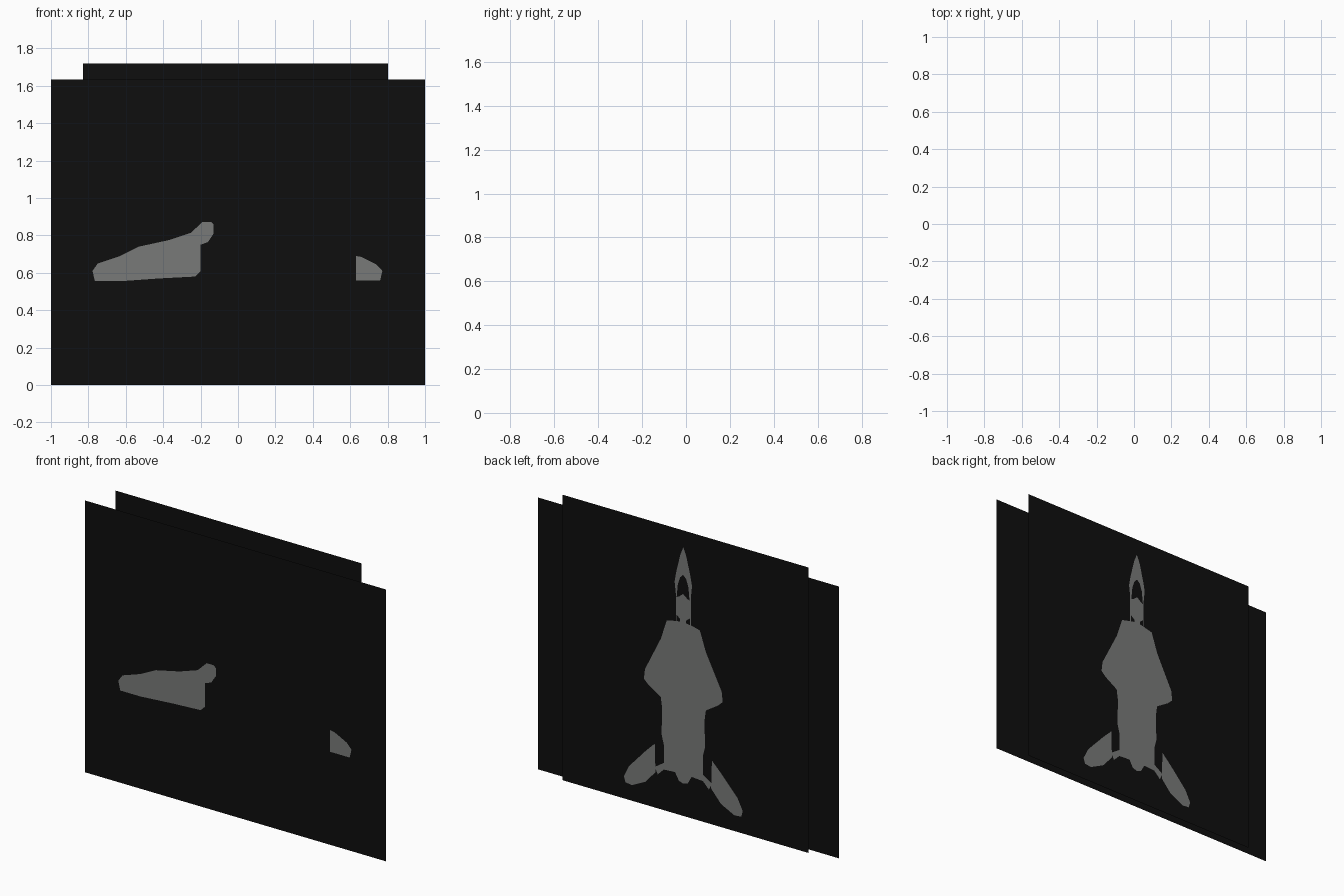
import bpy, bmesh

if "Cube" in bpy.data.objects:
    bpy.data.objects.remove(bpy.data.objects["Cube"])


def material(name, rgb):
    m = bpy.data.materials.new(name)
    m.diffuse_color = (*rgb, 1)
    m.use_nodes = True
    m.node_tree.nodes["Principled BSDF"].inputs["Base Color"].default_value = m.diffuse_color
    return m


BLACK = material("backdrop black", (0.0045, 0.0045, 0.0045))
GREY = material("silhouette grey", (0.19, 0.195, 0.19))
SHEET = 0.0235   # half the gap between the two sheets
LIFT = 0.002     # plates sit just off their sheet


def flat(name, outlines, y, mat):
    """Zero-thickness upright shapes at depth y, facing away from the middle."""
    bm = bmesh.new()
    for pts in outlines:
        f = bm.faces.new([bm.verts.new((x, y, z)) for x, z in pts])
        f.normal_update()
        if f.normal.y * y < 0:
            f.normal_flip()
    me = bpy.data.meshes.new(name)
    bm.to_mesh(me)
    bm.free()
    me.materials.append(mat)
    ob = bpy.data.objects.new(name, me)
    bpy.context.collection.objects.link(ob)
    return ob


def rect(x0, x1, z0, z1):
    return [(x0, z0), (x1, z0), (x1, z1), (x0, z1)]


def mirror(pts):
    return [(-x, z) for x, z in pts]


def whole(half):
    """Close a half outline whose ends lie on the centre line."""
    return half + mirror(half[1:-1])[::-1]


# Two upright sheets
flat("front_sheet", [rect(-1, 1, 0, 1.633)], -SHEET, BLACK)
flat("back_sheet", [rect(-0.83, 0.803, 0.005, 1.72)], SHEET, BLACK)

# Front sheet: long wing on the left, wing tip on the right
wing = [(-.778, .61), (-.765, .555), (-.63, .555), (-.42, .57), (-.23, .58),
        (-.20, .61), (-.20, .75), (-.16, .765), (-.13, .81), (-.13, .86),
        (-.145, .873), (-.19, .873), (-.25, .815), (-.37, .775), (-.53, .74),
        (-.63, .69), (-.75, .65)]
tip = [(.63, .56), (.76, .56), (.772, .61), (.74, .645), (.66, .685), (.63, .69)]
flat("front_wing", [wing], -SHEET - LIFT, GREY)
flat("front_wing_tip", [tip], -SHEET - LIFT, GREY)

# Back sheet: aircraft seen from above, nose up
body = [(0, 1.62), (.02, 1.57), (.047, 1.46), (.058, 1.40), (.05, 1.33),
        (.05, 1.165), (.11, 1.15), (.15, 1.03), (.255, .82), (.262, .76),
        (.23, .73), (.15, .68), (.14, .61), (.145, .46), (.13, .40),
        (.13, .29), (.19, .25), (.17, .21), (.13, .25), (.055, .255),
        (.03, .21), (0, .20)]
flat("aircraft_body", [whole(body)], SHEET + LIFT, GREY)

tail = [(.19, .39), (.25, .33), (.36, .21), (.395, .14), (.385, .105),
        (.34, .10), (.25, .145), (.185, .22)]
flat("tail_fins", [tail, mirror(tail)], SHEET + LIFT, GREY)

# Cockpit window and the dark notches behind it
window = [(0, 1.455), (.02, 1.435), (.035, 1.39), (.043, 1.31), (.025, 1.32),
          (0, 1.34)]
notch = [(.045, 1.165), (.045, 1.205), (.02, 1.185), (.02, 1.17)]
flat("cockpit_window", [whole(window)], SHEET + 2 * LIFT, BLACK)
flat("cockpit_notches", [notch, mirror(notch)], SHEET + 2 * LIFT, BLACK)
